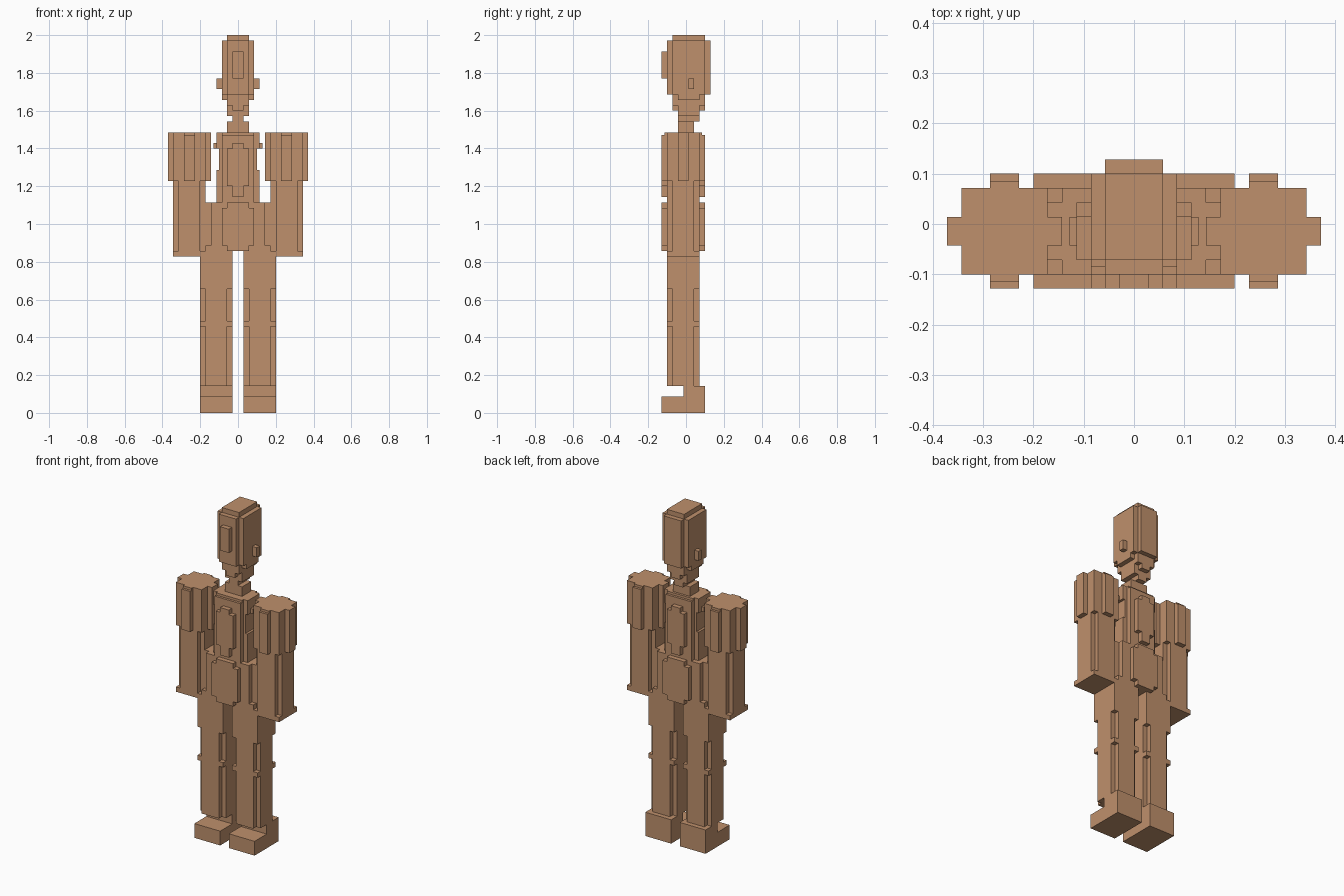
import bpy
import bmesh
from mathutils import Matrix, Vector

default_cube = bpy.data.objects.get("Cube")
if default_cube:
    bpy.data.objects.remove(default_cube, do_unlink=True)

UNIT = 2 / 70          # size of one block
BODY_Y = -0.5          # depth centre of the body, in blocks
HEAD_Y = 0.5           # depth centre of the head, in blocks

clay = bpy.data.materials.new("warm tan clay")
clay.use_nodes = True
colour = (0.52, 0.28, 0.15, 1)
clay.diffuse_color = colour
shader = next(n for n in clay.node_tree.nodes if n.type == 'BSDF_PRINCIPLED')
shader.inputs["Base Color"].default_value = colour
shader.inputs["Roughness"].default_value = 0.8


def block(bm, half_x, half_y, bottom, top, x=0, y=BODY_Y):
    """Add one box, measured in blocks."""
    size = Vector((2 * half_x, 2 * half_y, top - bottom)) * UNIT
    centre = Vector((x, y, (top + bottom) / 2)) * UNIT
    matrix = Matrix.Translation(centre) @ Matrix.Diagonal(size).to_4x4()
    bmesh.ops.create_cube(bm, size=1, matrix=matrix)


def part(name, blocks, mirrored=False):
    """Make one object from blocks, optionally mirrored across x."""
    bm = bmesh.new()
    for args in blocks:
        block(bm, *args)
    mesh = bpy.data.meshes.new(name)
    bm.to_mesh(mesh)
    bm.free()
    mesh.materials.append(clay)
    obj = bpy.data.objects.new(name, mesh)
    bpy.context.collection.objects.link(obj)
    if mirrored:
        obj.modifiers.new("mirror", 'MIRROR').use_mirror_merge = False
    return obj


# Head: notched column tapering to the chin
part("head", [
    (3, 3, 59, 69, 0, HEAD_Y),
    (2, 4, 59, 69, 0, HEAD_Y),
    (2, 3, 69, 70, 0, HEAD_Y),
])
part("jaw", [
    (3, 2, 58, 59, 0, HEAD_Y),
    (2, 3, 57, 59, 0, HEAD_Y),
    (1, 3, 56, 57, 0, HEAD_Y),
    (2, 2, 55, 57, 0, HEAD_Y),
    (1, 2, 54, 56, 0, HEAD_Y),
])
part("face_plate", [(1, 0.5, 62, 67, 0, -4)])
part("ear", [(0.5, 0.5, 60, 62, 3.5, 1)], mirrored=True)

# Neck and collar
part("neck", [(1, 1.5, 52, 55, 0, 0), (2, 1.5, 52, 54, 0, 0)])

# Chest with raised panels on front and back
part("chest", [
    (3, 3, 39, 51.5),
    (3, 2.5, 51.5, 52),
    (3.5, 2, 39, 52),
    (4, 2, 49, 52),
    (4, 2, 39, 45),
    (4.5, 1, 49, 50),
])
part("chest_panel", [(2, 4, 42, 49), (1, 4, 40, 50)])

# Hips with raised belly and back panels
part("hips", [
    (5, 3, 30, 39),
    (6, 2, 30, 39),
])
part("belly_panel", [(2, 4, 30, 39), (3, 4, 31, 38)])

# Arms: wide ribbed sleeve over a notched forearm
part("upper_arm", [
    (4, 1, 43, 52, 9),
    (3, 3, 43, 52, 9),
    (1, 3.5, 43, 52, 9),
    (1, 4, 43, 51.5, 9),
], mirrored=True)
part("forearm", [
    (3, 2, 29, 43, 9),
    (2, 3, 30, 43, 9),
    (1, 3, 29, 30, 9),
    (3, 3, 29, 30, 9),
], mirrored=True)

# Legs: solid thigh, then a notched column with a knee band
part("leg", [
    (2.5, 3, 30, 31, 3.5),
    (3, 3, 23, 30, 4),
    (2, 3, 5, 23, 4),
    (3, 2, 5, 23, 4),
    (3, 3, 16, 17, 4),
], mirrored=True)

# Feet: long sole with a raised heel
part("foot", [(3, 4, 0, 3, 4), (3, 2, 3, 5, 4, 1.5)], mirrored=True)
